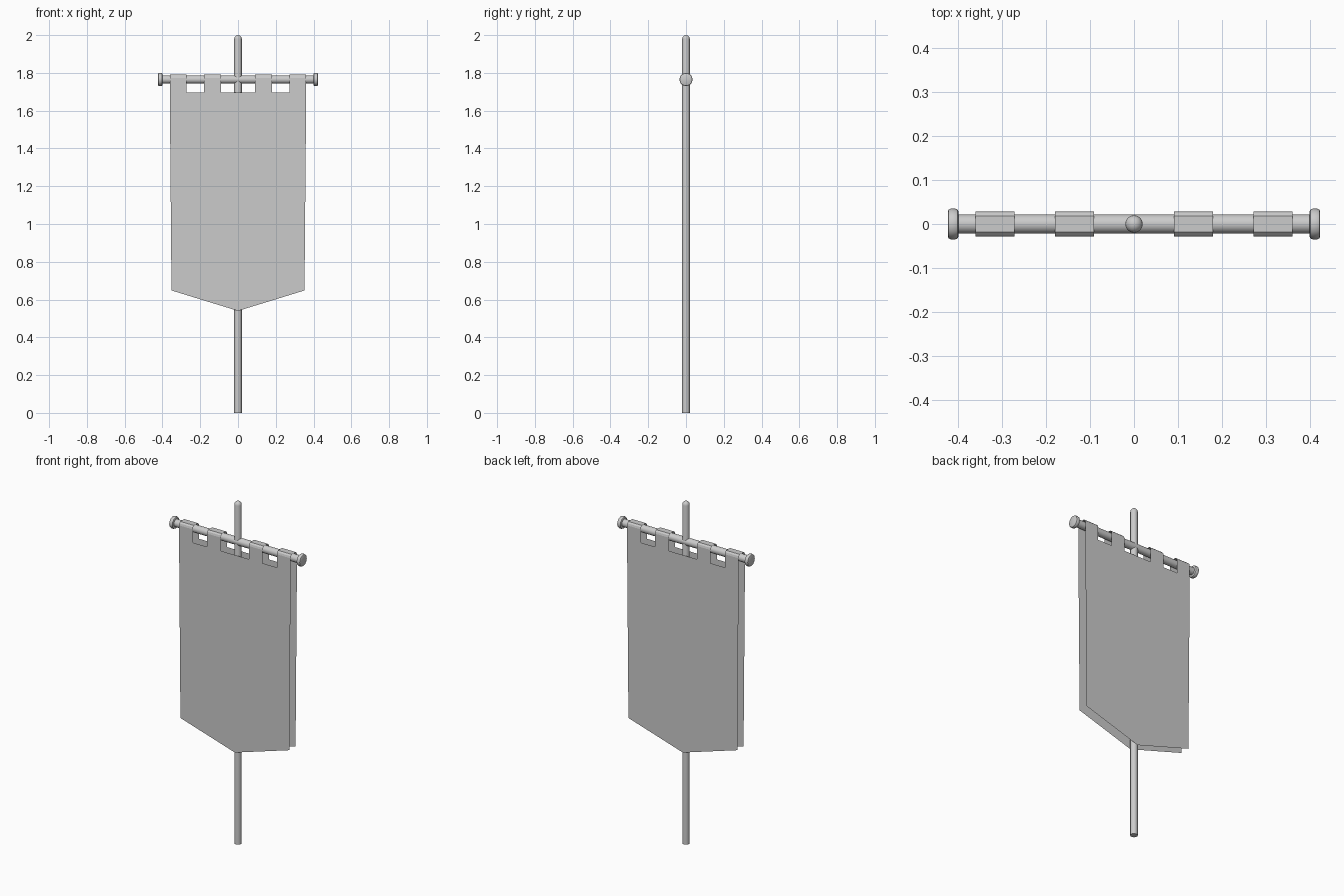
import bpy, bmesh, math
from mathutils import Matrix

if "Cube" in bpy.data.objects:
    bpy.data.objects.remove(bpy.data.objects["Cube"])

BAR_Z = 1.765


def finish(name, bm, smooth=True):
    bmesh.ops.recalc_face_normals(bm, faces=bm.faces)
    me = bpy.data.meshes.new(name)
    bm.to_mesh(me)
    bm.free()
    ob = bpy.data.objects.new(name, me)
    bpy.context.collection.objects.link(ob)
    if smooth:
        bpy.context.view_layer.objects.active = ob
        ob.select_set(True)
        bpy.ops.object.shade_smooth_by_angle(angle=math.radians(40))
        ob.select_set(False)
    return ob


def lathe(name, profile, sides, matrix=Matrix()):
    """Spin (radius, height) points around z; radius 0 closes to the axis."""
    bm = bmesh.new()
    vs = [bm.verts.new((r, 0, z)) for r, z in profile]
    es = [bm.edges.new(p) for p in zip(vs, vs[1:])]
    bmesh.ops.spin(bm, geom=vs + es, axis=(0, 0, 1), cent=(0, 0, 0),
                   angle=math.tau, steps=sides, use_duplicate=False)
    bmesh.ops.remove_doubles(bm, verts=bm.verts, dist=1e-5)
    bm.transform(matrix)
    return finish(name, bm)


# Upright pole with rounded top
R = 0.02
dome = [(R * math.cos(a), 1.98 + R * math.sin(a))
        for a in (math.radians(d) for d in (0, 22.5, 45, 67.5))]
lathe("pole", [(0, 0), (R, 0)] + dome + [(0, 2.0)], 16)

# Crossbar and its two rounded end caps
along_x = Matrix.Translation((0, 0, BAR_Z)) @ Matrix.Rotation(math.pi / 2, 4, 'Y')
lathe("crossbar", [(0, -0.41), (0.022, -0.41), (0.022, 0.41), (0, 0.41)], 16, along_x)
cap = [(0, 0.4), (0.029, 0.4), (0.033, 0.402), (0.035, 0.407),
       (0.035, 0.417), (0.033, 0.422), (0.029, 0.424), (0, 0.424)]
for side, s in (("right", 1), ("left", -1)):
    lathe(f"end_cap_{side}", [(r, s * h) for r, h in cap], 12, along_x)

# Cloth: two hanging sheets joined by four tabs folded over the crossbar
D, SLOT_Z = 0.029, 1.695
tabs = [(-0.361, -0.272), (-0.18, -0.091), (0.091, 0.18), (0.272, 0.361)]
fold = [(-D, 1.772), (-0.026, 1.783), (-0.018, 1.791),
        (0.018, 1.791), (0.026, 1.783), (D, 1.772)]
bm = bmesh.new()
tops = []
for y in (-D, D):
    top = [bm.verts.new((x, y, SLOT_Z)) for tab in tabs for x in tab]
    hem = [bm.verts.new((x, y, z)) for x, z in ((0.352, 0.648), (0, 0.54), (-0.352, 0.648))]
    bm.faces.new(top + hem)
    tops.append(top)
for i, (x0, x1) in enumerate(tabs):
    rows = [(tops[0][2 * i], tops[0][2 * i + 1])]
    rows += [(bm.verts.new((x0, y, z)), bm.verts.new((x1, y, z))) for y, z in fold]
    rows.append((tops[1][2 * i], tops[1][2 * i + 1]))
    for (a, b), (c, d) in zip(rows, rows[1:]):
        bm.faces.new((a, b, d, c))
finish("banner_cloth", bm, smooth=False)
